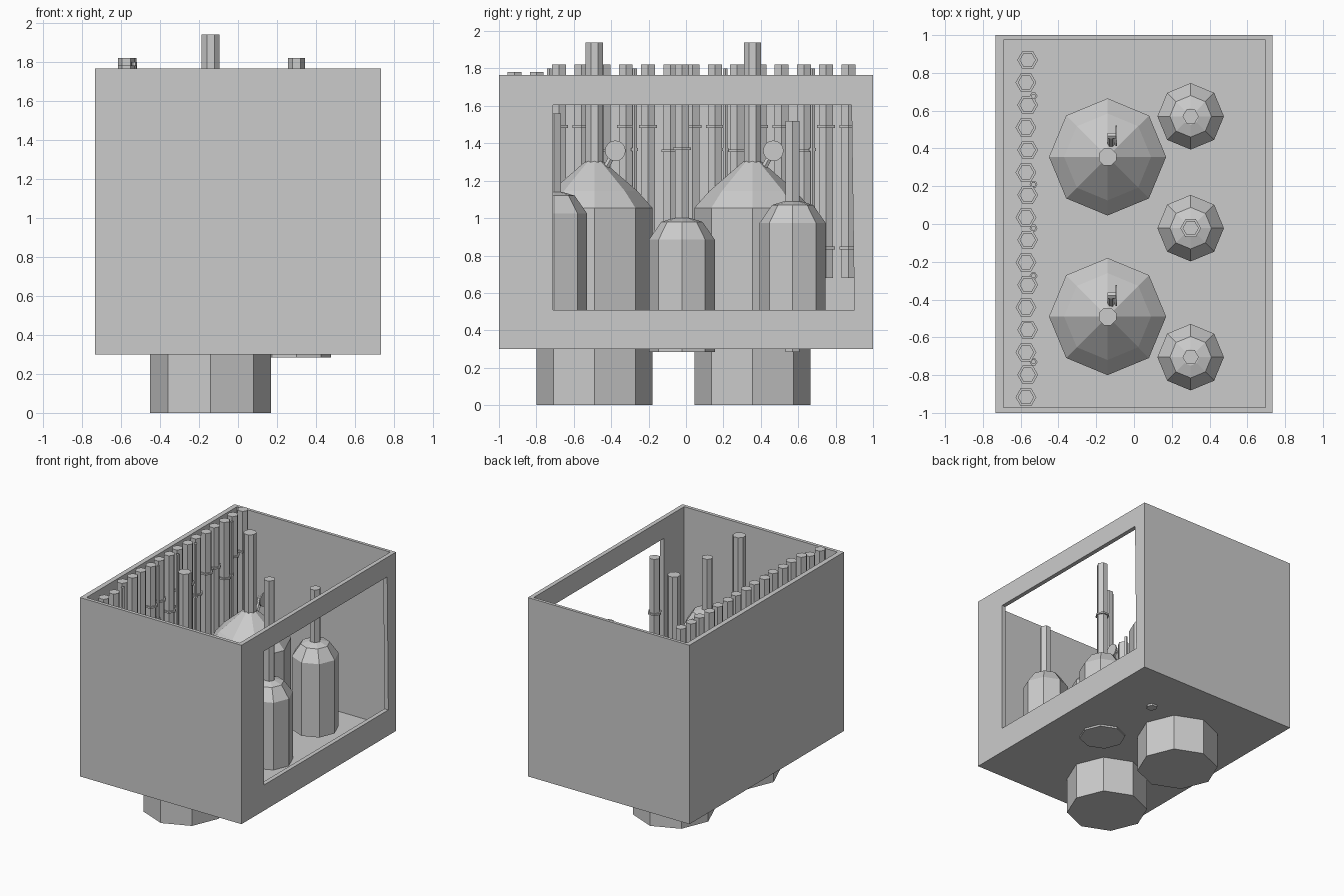
import bpy, bmesh, math
from mathutils import Vector

if "Cube" in bpy.data.objects:
    bpy.data.objects.remove(bpy.data.objects["Cube"])


def add_mesh(name, bm):
    bmesh.ops.recalc_face_normals(bm, faces=bm.faces)
    me = bpy.data.meshes.new(name)
    bm.to_mesh(me)
    bm.free()
    ob = bpy.data.objects.new(name, me)
    bpy.context.collection.objects.link(ob)
    return ob


def lathe(name, profile, sides, loc, turn=0.0, axis=(0, 0, 1)):
    """Capped, flat-faced revolve of (radius, height) points about an axis."""
    bm = bmesh.new()
    rot = Vector((0, 0, 1)).rotation_difference(Vector(axis))
    rings = []
    for r, z in profile:
        ring = []
        for i in range(sides):
            a = turn + math.tau * i / sides
            p = Vector((r * math.cos(a), r * math.sin(a), z))
            ring.append(bm.verts.new(rot @ p + Vector(loc)))
        rings.append(ring)
    for lo, hi in zip(rings, rings[1:]):
        for i in range(sides):
            j = (i + 1) % sides
            bm.faces.new((lo[i], lo[j], hi[j], hi[i]))
    bm.faces.new(rings[0][::-1])
    bm.faces.new(rings[-1])
    return add_mesh(name, bm)


def rod(name, start, end, r, sides=6):
    d = Vector(end) - Vector(start)
    return lathe(name, [(r, 0), (r, d.length)], sides, start, axis=d)


def prism(name, outline, x0, x1):
    """Extrude a (y, z) outline along x."""
    bm = bmesh.new()
    a = [bm.verts.new((x0, y, z)) for y, z in outline]
    b = [bm.verts.new((x1, y, z)) for y, z in outline]
    n = len(a)
    for i in range(n):
        bm.faces.new((a[i], a[(i + 1) % n], b[(i + 1) % n], b[i]))
    bm.faces.new(a)
    bm.faces.new(b)
    return add_mesh(name, bm)


def rect(y0, y1, z0, z1):
    return [(y0, z0), (y1, z0), (y1, z1), (y0, z1)]


def pipe(name, x, y, top, bottom, ring_heights, r=0.043):
    """Hexagonal pipe with thin collars built into its profile."""
    pts = [(r, bottom)]
    for z in sorted(ring_heights):
        pts += [(r, z - 0.007), (r + 0.012, z - 0.007),
                (r + 0.012, z + 0.007), (r, z + 0.007)]
    pts.append((r, top))
    return lathe(name, pts, 6, (x, y, 0))


# Open-topped case with a window in the right wall
case = prism("case", rect(-1, 1, 0.3, 1.765), -0.732, 0.732)
cutters = [
    prism("case_hollow", rect(-0.972, 0.975, 0.335, 2.0), -0.692, 0.697),
    prism("case_window", [(-0.712, 0.51), (0.90, 0.51), (0.885, 1.605), (-0.712, 1.605)], 0.6, 0.9),
]
for c in cutters:
    c.hide_render = True
    mod = case.modifiers.new(c.name, 'BOOLEAN')
    mod.operation = 'DIFFERENCE'
    mod.solver = 'EXACT'
    mod.object = c
bpy.context.view_layer.update()
dg = bpy.context.evaluated_depsgraph_get()
cut_mesh = bpy.data.meshes.new_from_object(case.evaluated_get(dg))
case.modifiers.clear()
case.data = cut_mesh
for c in cutters:
    bpy.data.objects.remove(c)

# Two large tanks with outlet pipe and valve
for k, y in enumerate((-0.49, 0.355)):
    lathe(f"tank_{k}", [(0.31, 0), (0.31, 1.055), (0.23, 1.145), (0.04, 1.31)], 8, (-0.14, y, 0))
    lathe(f"tank_pipe_{k}", [(0.05, 1.2), (0.05, 1.94)], 8, (-0.14, y, 0), math.pi / 8)
    rod(f"valve_neck_{k}", (-0.122, y + 0.05, 1.25), (-0.122, y + 0.112, 1.36), 0.018)
    rod(f"valve_stem_{k}", (-0.14, y + 0.112, 1.36), (-0.095, y + 0.112, 1.36), 0.018)
    rod(f"valve_wheel_{k}", (-0.099, y + 0.112, 1.36), (-0.089, y + 0.112, 1.36), 0.055, 16)

# Three bottles, each with a collared pipe: y, bottle base, pipe top
for k, (y, base, top) in enumerate(((-0.705, 0.425, 1.56), (-0.022, 0.285, 1.82), (0.57, 0.375, 1.52))):
    lathe(f"bottle_{k}", [(0.176, 0), (0.176, 0.6), (0.11, 0.695), (0.045, 0.715)], 8, (0.3, y, base))
    pipe(f"bottle_pipe_{k}", 0.3, y, top, top - 1.235, [top - 0.45])

# Row of collared pipes along the left wall
for i in range(16):
    y = 0.868 - 0.119 * i
    top = 1.78 if i > 13 else 1.82
    x = -0.563 - 0.009 * (i % 2)
    pipe(f"wall_pipe_{i}", x, y, top, top - 1.14,
         [top - 0.98, top - (0.46 if i % 3 == 2 else 0.33)])

# Thin pipes in front of the row
for k, y in enumerate((0.677, 0.21, -0.022, -0.275, -0.73)):
    lathe(f"thin_pipe_{k}", [(0.014, 0.68), (0.014, 1.36), (0.021, 1.36), (0.021, 1.374),
                             (0.014, 1.374), (0.014, 1.8)], 6, (-0.532, y, 0))
